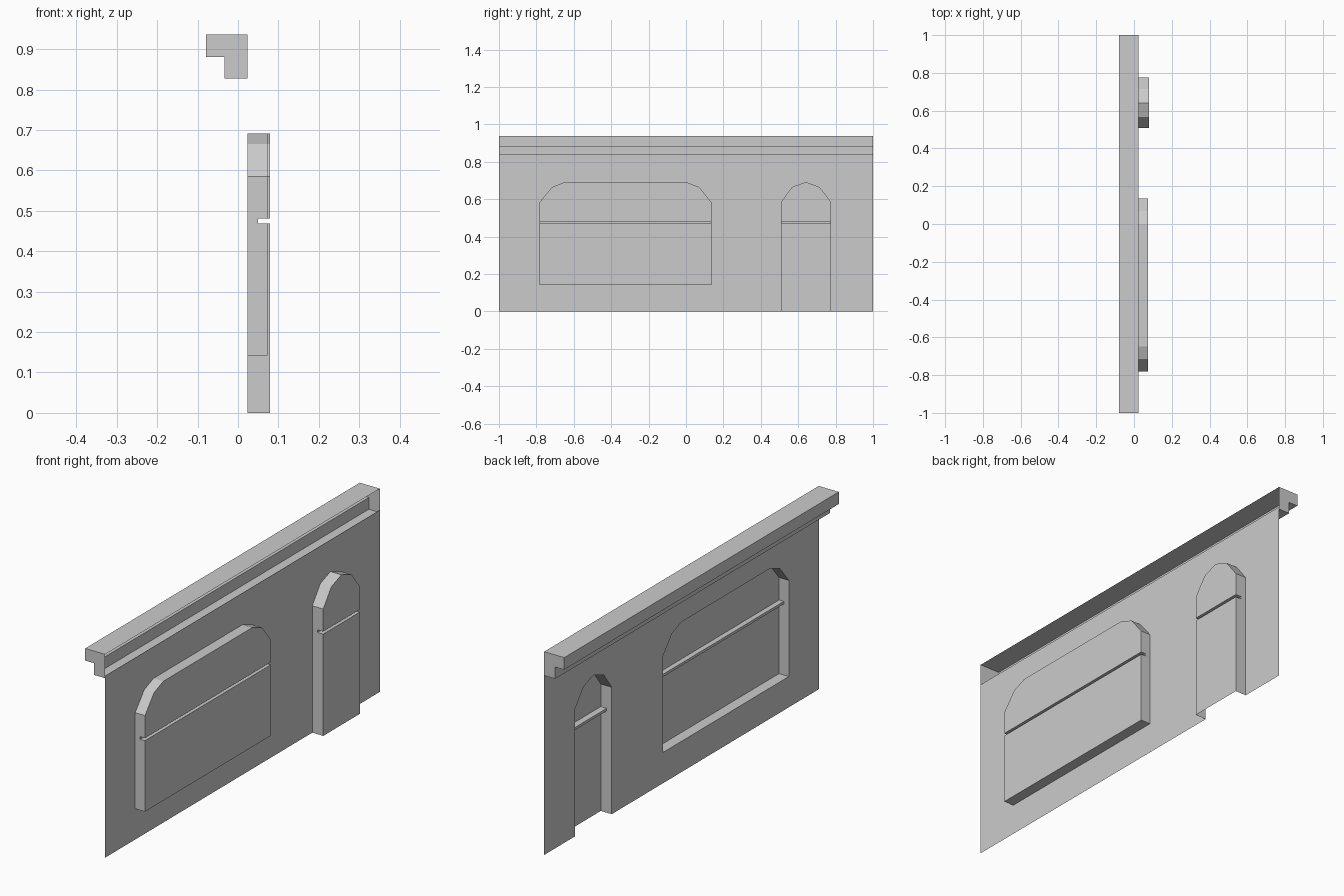
import bpy, bmesh

if "Cube" in bpy.data.objects:
    bpy.data.objects.remove(bpy.data.objects["Cube"])

WALL_X, BAR_X = 0.023, 0.049      # wall plane, front of the crossbars
BAR_LOW, BAR_HIGH = 0.469, 0.481  # crossbar height range
WALL_TOP = 0.838

# opening outlines as (y, z), bottom left -> over the arch -> bottom right
WINDOW = [(-0.782, 0.142), (-0.782, 0.585), (-0.716, 0.665), (-0.648, 0.692),
          (0.0, 0.692), (0.07, 0.665), (0.135, 0.585), (0.135, 0.142)]
DOOR = [(0.508, 0.0), (0.508, 0.585), (0.567, 0.665), (0.641, 0.692),
        (0.714, 0.665), (0.776, 0.585), (0.776, 0.0)]


def finish(bm, name, front_face=None):
    """Weld, make normals face the street side (-x) and link the object."""
    bmesh.ops.remove_doubles(bm, verts=bm.verts, dist=1e-5)
    bmesh.ops.recalc_face_normals(bm, faces=bm.faces)
    biggest = max(bm.faces, key=lambda f: f.calc_area())
    if biggest.normal.x > 0:
        bmesh.ops.reverse_faces(bm, faces=bm.faces)
    mesh = bpy.data.meshes.new(name)
    bm.to_mesh(mesh)
    bm.free()
    obj = bpy.data.objects.new(name, mesh)
    bpy.context.collection.objects.link(obj)
    return obj


def face(bm, points):
    return bm.faces.new([bm.verts.new(p) for p in points])


def strip(bm, points, x0, x1, closed):
    """Band of quads running along a (y, z) outline from depth x0 to x1."""
    ends = points[1:] + points[:1] if closed else points[1:]
    for a, b in zip(points, ends):
        face(bm, [(x0, *a), (x0, *b), (x1, *b), (x1, *a)])


def recess(name, outline, back_x, has_sill):
    """Recessed panel with reveals, split by a hollow crossbar."""
    left, right = outline[0][0], outline[-1][0]
    low_l, low_r = (left, BAR_LOW), (right, BAR_LOW)
    high_l, high_r = (left, BAR_HIGH), (right, BAR_HIGH)
    upper = [high_l] + outline[1:-1] + [high_r]
    lower = [outline[0], low_l, low_r, outline[-1]]
    bm = bmesh.new()
    # reveals in front of the crossbar
    strip(bm, [outline[0], low_l] + upper + [low_r, outline[-1]],
          WALL_X, BAR_X, has_sill)
    # deeper reveals, including top and underside of the crossbar
    strip(bm, upper, BAR_X, back_x, True)
    strip(bm, lower, BAR_X, back_x, has_sill)
    # back panels and crossbar front
    face(bm, [(back_x, *p) for p in upper])
    face(bm, [(back_x, *p) for p in lower])
    face(bm, [(BAR_X, *p) for p in (low_l, high_l, high_r, low_r)])
    return finish(bm, name)


# wall sheet with the door cut into its outline and the window as a hole
bm = bmesh.new()
outer = [(-1, 0)] + DOOR + [(1, 0), (1, WALL_TOP), (-1, WALL_TOP)]
for loop in (outer, WINDOW):
    verts = [bm.verts.new((WALL_X, *p)) for p in loop]
    for a, b in zip(verts, verts[1:] + verts[:1]):
        bm.edges.new((a, b))
bmesh.ops.triangle_fill(bm, edges=bm.edges[:], use_beauty=True, normal=(-1, 0, 0))
finish(bm, "wall")

# recessed openings
recess("window_recess", WINDOW, 0.073, True)
recess("door_recess", DOOR, 0.079, False)

# stepped cornice: open at the back, capped at both ends, (x, z) profile
profile = [(WALL_X, 0.827), (-0.033, 0.827), (-0.033, 0.881),
           (-0.079, 0.881), (-0.079, 0.937), (WALL_X, 0.937)]
bm = bmesh.new()
for (xa, za), (xb, zb) in zip(profile, profile[1:]):
    face(bm, [(xa, -1, za), (xa, 1, za), (xb, 1, zb), (xb, -1, zb)])
for y in (-1, 1):
    face(bm, [(x, y, z) for x, z in profile])
cornice = finish(bm, "cornice")
# the cornice faces outward: its top must point up
if max(cornice.data.polygons, key=lambda p: p.center.z).normal.z < 0:
    cornice.data.flip_normals()
